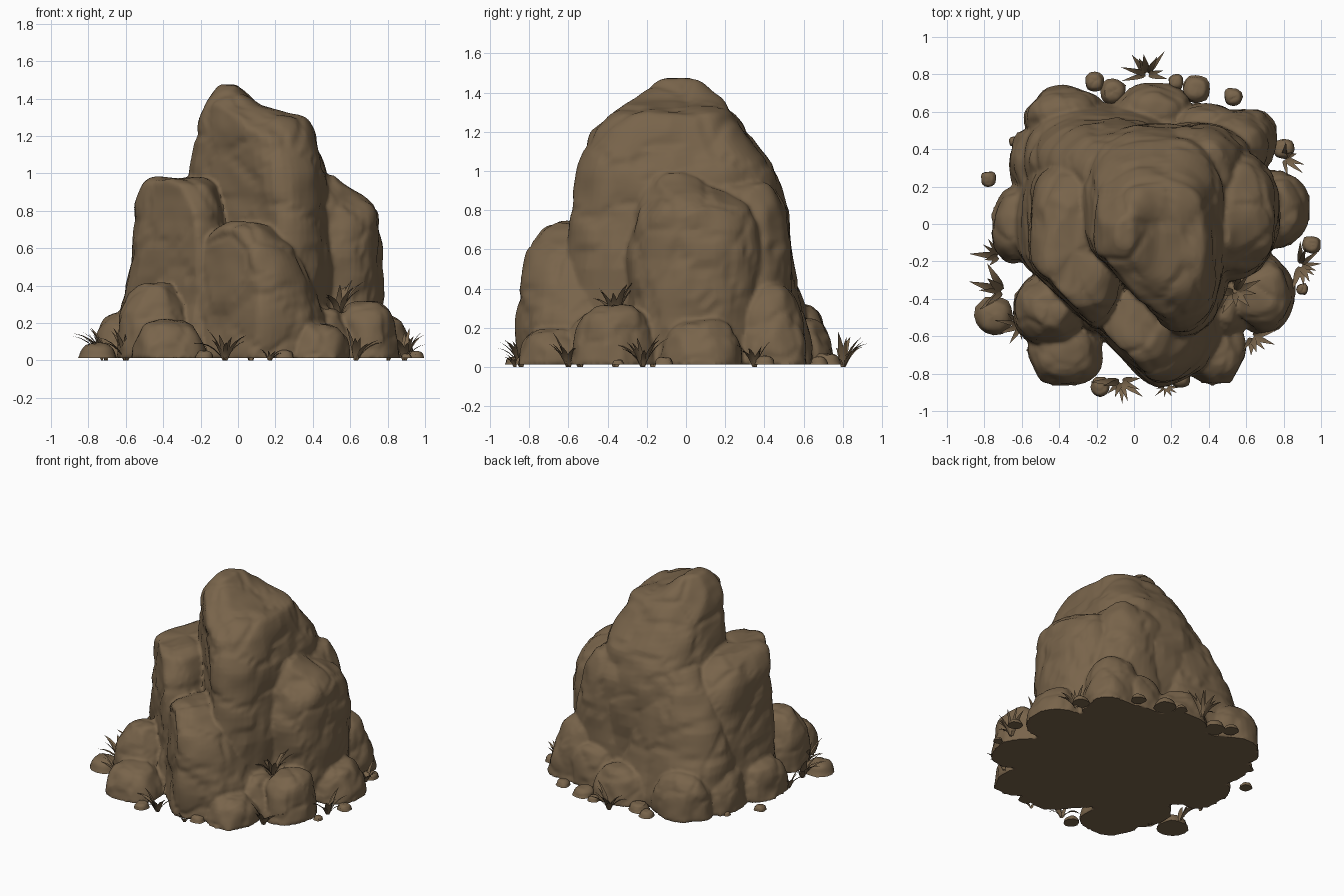
import bpy, bmesh, math, random
from mathutils import Vector, noise

if "Cube" in bpy.data.objects:
    bpy.data.objects.remove(bpy.data.objects["Cube"])

random.seed(11)
BASE = 0.012

stone = bpy.data.materials.new("earth_brown")
stone.diffuse_color = (0.19, 0.128, 0.070, 1)
stone.use_nodes = True
stone.node_tree.nodes["Principled BSDF"].inputs["Base Color"].default_value = stone.diffuse_color


def smooth(ob, angle):
    bpy.ops.object.select_all(action='DESELECT')
    ob.select_set(True)
    bpy.context.view_layer.objects.active = ob
    bpy.ops.object.shade_smooth_by_angle(angle=math.radians(angle))


def finish(name, bm, angle=38):
    bmesh.ops.recalc_face_normals(bm, faces=bm.faces)
    me = bpy.data.meshes.new(name)
    bm.to_mesh(me)
    bm.free()
    me.materials.append(stone)
    ob = bpy.data.objects.new(name, me)
    bpy.context.collection.objects.link(ob)
    smooth(ob, angle)
    return ob


def rock(name, levels, sides=56, sub=6, rough=0.03, planes=14, power=2.4,
         cut=(0.95, 1.0), trims=()):
    """Loft through levels (z, xmin, xmax, ymin, ymax), chisel with planes, roughen.
    trims: (heading in degrees, upward slope, distance from the origin axis)."""
    bm = bmesh.new()
    rows = []
    for a, b in zip(levels, levels[1:]):
        rows += [[p + (q - p) * i / sub for p, q in zip(a, b)] for i in range(sub)]
    rows.append(levels[-1])
    rings = []
    for z, x0, x1, y0, y1 in rows:
        ring = []
        for i in range(sides):
            t = math.tau * i / sides
            c, s = math.cos(t), math.sin(t)
            ex = math.copysign(abs(c) ** (2 / power), c)
            ey = math.copysign(abs(s) ** (2 / power), s)
            ring.append(bm.verts.new(((x0 + x1) / 2 + ex * (x1 - x0) / 2,
                                      (y0 + y1) / 2 + ey * (y1 - y0) / 2, z)))
        rings.append(ring)
    for a, b in zip(rings, rings[1:]):
        for i in range(sides):
            j = (i + 1) % sides
            bm.faces.new((a[i], a[j], b[j], b[i]))
    bm.faces.new(rings[0][::-1])
    tip = bm.verts.new(sum((v.co for v in rings[-1]), Vector()) / sides)
    for i in range(sides):
        bm.faces.new((rings[-1][i], rings[-1][(i + 1) % sides], tip))
    # chisel flat facets, first the deliberate cuts and then random ones
    mid = sum((v.co for v in bm.verts), Vector()) / len(bm.verts)
    cuts = []
    for deg, slope, d in trims:
        n = Vector((math.cos(math.radians(deg)), math.sin(math.radians(deg)), slope))
        cuts.append((n.normalized(), d / n.length))
    for k in range(planes):
        t = math.tau * (k + random.random()) / planes * 3
        n = Vector((math.cos(t), math.sin(t), random.uniform(-0.05, 0.8))).normalized()
        reach = max((v.co - mid).dot(n) for v in bm.verts) * random.uniform(*cut)
        cuts.append((n, reach + mid.dot(n)))
    for n, d in cuts:
        flat = Vector((n.x, n.y, 0))
        for v in bm.verts:
            over = v.co.dot(n) - d
            if over > 0:
                v.co -= flat * over / max(flat.length_squared, 0.3)
    upper = [v for r in rings[1:] for v in r] + [tip]
    for _ in range(2):
        bmesh.ops.smooth_vert(bm, verts=upper, factor=0.5, use_axis_x=True,
                              use_axis_y=True, use_axis_z=True)
    # lumps and shallow cracks
    bm.normal_update()
    off = Vector((random.uniform(-9, 9), random.uniform(-9, 9), 0))
    f = 0.11 / rough
    moves = []
    for v in bm.verts:
        p = v.co + off
        d = 0.8 * noise.noise(p * f) + 0.3 * noise.noise(p * f * 2.3)
        dist = noise.voronoi(p * f * 0.8)[0]
        d -= 0.5 * max(0, 0.14 - (dist[1] - dist[0])) / 0.14
        n = v.normal.copy()
        if v.co.z < BASE + 0.01:
            n.z = 0
        moves.append(n * (d + 0.15) * rough)
    for v, m in zip(bm.verts, moves):
        v.co += m
        v.co.z = max(v.co.z, BASE)
    for v in rings[0]:
        v.co.z = BASE
    return finish(name, bm)


def boulder(name, x, y, rx, ry, h, **kw):
    prof = [(0, 1.04), (0.3, 1.0), (0.6, 0.92), (0.85, 0.72), (0.97, 0.45), (1.0, 0.12)]
    return rock(name, [(BASE + (h - BASE) * z, x - rx * r, x + rx * r, y - ry * r, y + ry * r)
                       for z, r in prof], cut=(0.85, 0.97), **kw)


BACK_SLOPE = (135, 0.75, 1.16)
# large masses
parts = [rock("main_peak", [
    (BASE, -0.35, 0.50, -0.64, 0.53), (0.6, -0.31, 0.50, -0.62, 0.53),
    (0.8, -0.29, 0.49, -0.60, 0.52), (1.0, -0.27, 0.475, -0.56, 0.46),
    (1.2, -0.225, 0.41, -0.49, 0.31), (1.29, -0.21, 0.37, -0.38, 0.24),
    (1.36, -0.19, 0.13, -0.26, 0.18), (1.43, -0.13, 0.03, -0.17, 0.10),
    (1.465, -0.09, -0.01, -0.12, 0.04)], rough=0.025, power=3.1, cut=(0.97, 1.0),
    trims=[(225, 0.03, 0.29), BACK_SLOPE])]
parts.append(rock("left_mass", [
    (BASE, -0.65, 0.0, -0.60, 0.50), (0.3, -0.62, 0.0, -0.58, 0.46),
    (0.6, -0.56, -0.03, -0.57, 0.38), (0.82, -0.56, -0.08, -0.54, 0.28),
    (0.93, -0.52, -0.12, -0.47, 0.18), (0.975, -0.46, -0.18, -0.36, 0.08)], rough=0.025,
    power=2.8, trims=[(225, 0.05, 0.58), BACK_SLOPE]))
parts.append(rock("back_left_mass", [
    (BASE, -0.62, 0.25, 0.0, 0.66), (0.35, -0.58, 0.25, 0.0, 0.60),
    (0.6, -0.50, 0.25, 0.0, 0.53), (0.8, -0.38, 0.25, 0.0, 0.49),
    (0.95, -0.25, 0.2, 0.06, 0.42)], rough=0.027, trims=[BACK_SLOPE]))
parts.append(rock("right_mass", [
    (BASE, 0.15, 0.77, -0.30, 0.40), (0.3, 0.15, 0.77, -0.30, 0.40),
    (0.6, 0.15, 0.78, -0.29, 0.40), (0.8, 0.15, 0.74, -0.27, 0.36),
    (0.88, 0.18, 0.66, -0.23, 0.24), (0.94, 0.2, 0.57, -0.19, 0.12),
    (0.99, 0.22, 0.50, -0.15, 0.0)], rough=0.025))
parts.append(rock("back_right_mass", [
    (BASE, 0.1, 0.67, 0.1, 0.55), (0.5, 0.1, 0.62, 0.1, 0.53),
    (0.8, 0.1, 0.56, 0.1, 0.51), (0.95, 0.1, 0.48, 0.1, 0.43)], rough=0.025, power=2.6))
parts.append(rock("front_mass", [
    (BASE, -0.32, 0.48, -0.86, -0.25), (0.2, -0.31, 0.47, -0.88, -0.25),
    (0.43, -0.28, 0.39, -0.86, -0.25), (0.6, -0.21, 0.31, -0.81, -0.28),
    (0.7, -0.12, 0.2, -0.73, -0.32), (0.735, -0.03, 0.11, -0.66, -0.4)],
    rough=0.024, power=2.1, trims=[(225, 0.05, 0.55)]))

# boulders round the foot: x, y, rx, ry, height
for i, b in enumerate([
        (-0.37, -0.68, 0.20, 0.18, 0.21), (-0.45, -0.46, 0.19, 0.19, 0.42),
        (0.43, -0.67, 0.16, 0.19, 0.20), (0.68, -0.37, 0.18, 0.21, 0.32),
        (0.46, -0.45, 0.15, 0.16, 0.28), (0.75, 0.08, 0.18, 0.20, 0.24),
        (0.54, 0.42, 0.20, 0.19, 0.43), (0.61, 0.45, 0.16, 0.16, 0.27),
        (0.38, 0.52, 0.18, 0.13, 0.30), (0.10, 0.58, 0.21, 0.17, 0.24),
        (-0.37, 0.57, 0.21, 0.16, 0.32), (-0.60, 0.0, 0.16, 0.22, 0.26),
        (-0.52, 0.32, 0.14, 0.20, 0.28)]):
    parts.append(boulder(f"foot_boulder_{i + 1}", *b, sides=36, sub=4, rough=0.017))

# weld all masses into one sculpted skin
bpy.ops.object.select_all(action='DESELECT')
for p in parts:
    p.select_set(True)
outcrop = parts[0]
bpy.context.view_layer.objects.active = outcrop
bpy.ops.object.join()
outcrop.name = "rock_outcrop"
mod = outcrop.modifiers.new("weld", 'REMESH')
mod.mode = 'VOXEL'
mod.voxel_size = 0.0125
bpy.ops.object.modifier_apply(modifier=mod.name)
smooth(outcrop, 45)

# loose pebbles: x, y, radius
for i, (x, y, r) in enumerate([
        (-0.75, -0.49, 0.1), (-0.18, -0.87, 0.05), (0.25, -0.82, 0.053),
        (0.95, -0.11, 0.048), (0.80, 0.40, 0.053), (0.53, 0.68, 0.048),
        (0.33, 0.72, 0.073), (0.22, 0.76, 0.041), (-0.11, 0.71, 0.067),
        (-0.21, 0.76, 0.05), (-0.78, 0.24, 0.041), (-0.64, 0.44, 0.027),
        (0.90, -0.35, 0.032)]):
    boulder(f"pebble_{i + 1}", x, y, r, r, BASE + r * 0.8, sides=16, sub=2,
            rough=0.007, planes=9)


def tuft(name, x, y, z, size, face, spread, blades):
    """Bent tapering leaves fanning round the direction face."""
    bm = bmesh.new()
    for k in range(blades):
        t = face + spread * ((k + 0.5) / blades - 0.5) + random.uniform(-0.2, 0.2)
        out = Vector((math.cos(t), math.sin(t), 0))
        side = Vector((-out.y, out.x, 0))
        length = size * random.uniform(0.7, 1.1)
        lean = random.uniform(0.4, 1.0)
        width = size * random.uniform(0.06, 0.1)
        pos = Vector((x, y, z)) + out * 0.01
        prev = None
        for s in range(6):
            w = width * (0.5, 0.9, 1.0, 0.8, 0.45, 0.03)[s]
            row = [bm.verts.new(pos + side * w), bm.verts.new(pos - Vector((0, 0, w * 0.4))),
                   bm.verts.new(pos - side * w)]
            if prev:
                for a in (0, 1):
                    bm.faces.new((prev[a], prev[a + 1], row[a + 1], row[a]))
            prev = row
            a = lean * (0.5 + s * 0.28)
            pos = pos + (out * math.sin(a) + Vector((0, 0, math.cos(a)))) * length / 5
    for v in bm.verts:
        v.co.z = max(v.co.z, 0)
    finish(name, bm, 60)


# leafy tufts: x, y, z, size, facing angle, fan width, blades
for i, g in enumerate([
        (0.07, 0.80, 0.0, 0.20, 1.57, 3.8, 9), (-0.72, -0.17, 0.0, 0.19, 3.1, 2.2, 5),
        (-0.70, -0.36, 0.0, 0.24, 3.1, 2.2, 6), (-0.60, -0.54, 0.0, 0.20, 3.9, 4.5, 8),
        (-0.07, -0.84, 0.0, 0.20, -1.5, 3.8, 9), (0.17, -0.87, 0.0, 0.09, -1.5, 3.5, 6),
        (0.63, -0.60, 0.0, 0.19, -0.7, 3.2, 7), (0.89, -0.22, 0.0, 0.19, -0.2, 4.0, 9),
        (0.80, 0.35, 0.0, 0.15, 0.0, 3.0, 6), (0.54, -0.36, 0.25, 0.21, -0.8, 5.0, 9)]):
    tuft(f"leaf_tuft_{i + 1}", *g)
